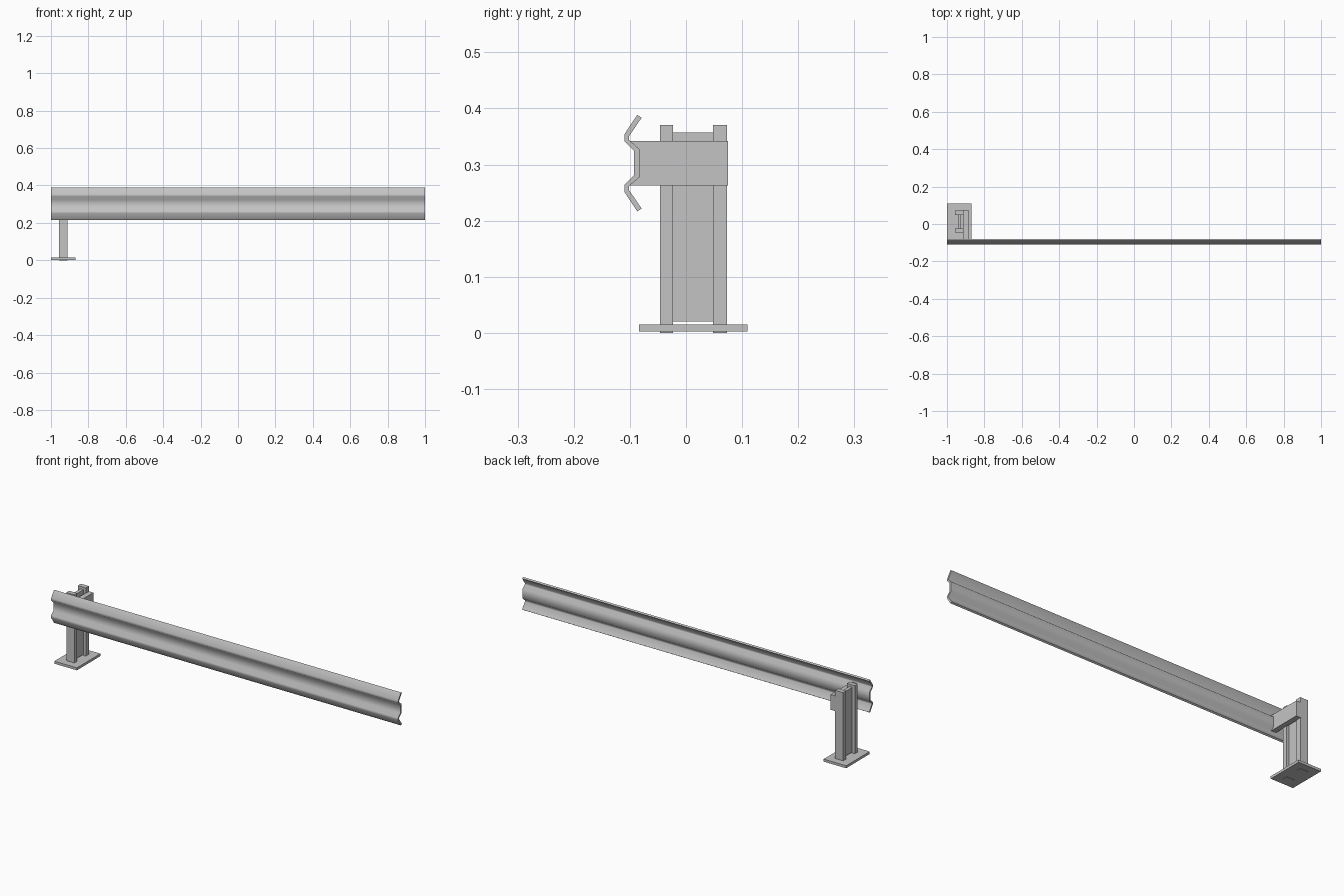
import bpy
import bmesh
from math import radians

if "Cube" in bpy.data.objects:
    bpy.data.objects.remove(bpy.data.objects["Cube"], do_unlink=True)

GREY = (0.55, 0.55, 0.55, 1)
steel = bpy.data.materials.new("galvanised_grey")
steel.use_nodes = True
steel.diffuse_color = GREY
steel.node_tree.nodes["Principled BSDF"].inputs["Base Color"].default_value = GREY


def extrude_profile(name, profile, x0, x1):
    """Extrude a closed (y, z) outline along x."""
    bm = bmesh.new()
    face = bm.faces.new([bm.verts.new((x0, y, z)) for y, z in profile])
    out = bmesh.ops.extrude_face_region(bm, geom=[face])
    moved = [v for v in out["geom"] if isinstance(v, bmesh.types.BMVert)]
    bmesh.ops.translate(bm, verts=moved, vec=(x1 - x0, 0, 0))
    bmesh.ops.recalc_face_normals(bm, faces=bm.faces)
    mesh = bpy.data.meshes.new(name)
    bm.to_mesh(mesh)
    bm.free()
    mesh.materials.append(steel)
    obj = bpy.data.objects.new(name, mesh)
    bpy.context.collection.objects.link(obj)
    return obj


def box(name, x, y, z):
    outline = [(y[0], z[0]), (y[1], z[0]), (y[1], z[1]), (y[0], z[1])]
    return extrude_profile(name, outline, *x)


# Corrugated rail: upper half of each skin, mirrored about the mid height
MID = 0.3025
front_half = [(-0.087, 0.086), (-0.110, 0.051), (-0.110, 0.039), (-0.0925, 0.0215)]
back_half = [(-0.079, 0.081), (-0.1015, 0.048), (-0.1015, 0.041), (-0.083, 0.025)]


def full_skin(half):
    return ([(y, MID + d) for y, d in half]
            + [(y, MID - d) for y, d in reversed(half)])


rail = extrude_profile("guard_rail", full_skin(front_half) + full_skin(back_half)[::-1], -1, 1)
bpy.ops.object.select_all(action="DESELECT")
rail.select_set(True)
bpy.context.view_layer.objects.active = rail
bpy.ops.object.shade_smooth_by_angle(angle=radians(65))

# Spacer block, its front end shaped to the back of the rail
SPACER_H = 0.0395
spacer_top = [(0.075, SPACER_H), (-0.1, SPACER_H), (-0.083, 0.025)]
extrude_profile("spacer_block", full_skin(spacer_top), -0.914, -0.886)

# I-section post standing on its base plate
box("base_plate", (-1, -0.87), (-0.084, 0.11), (0.002, 0.015))
post_x = (-0.957, -0.911)
box("front_flange", post_x, (-0.046, -0.023), (0, 0.37))
box("back_flange", post_x, (0.048, 0.073), (0, 0.37))
box("post_web", (-0.942, -0.925), (-0.023, 0.048), (0.02, 0.357))
